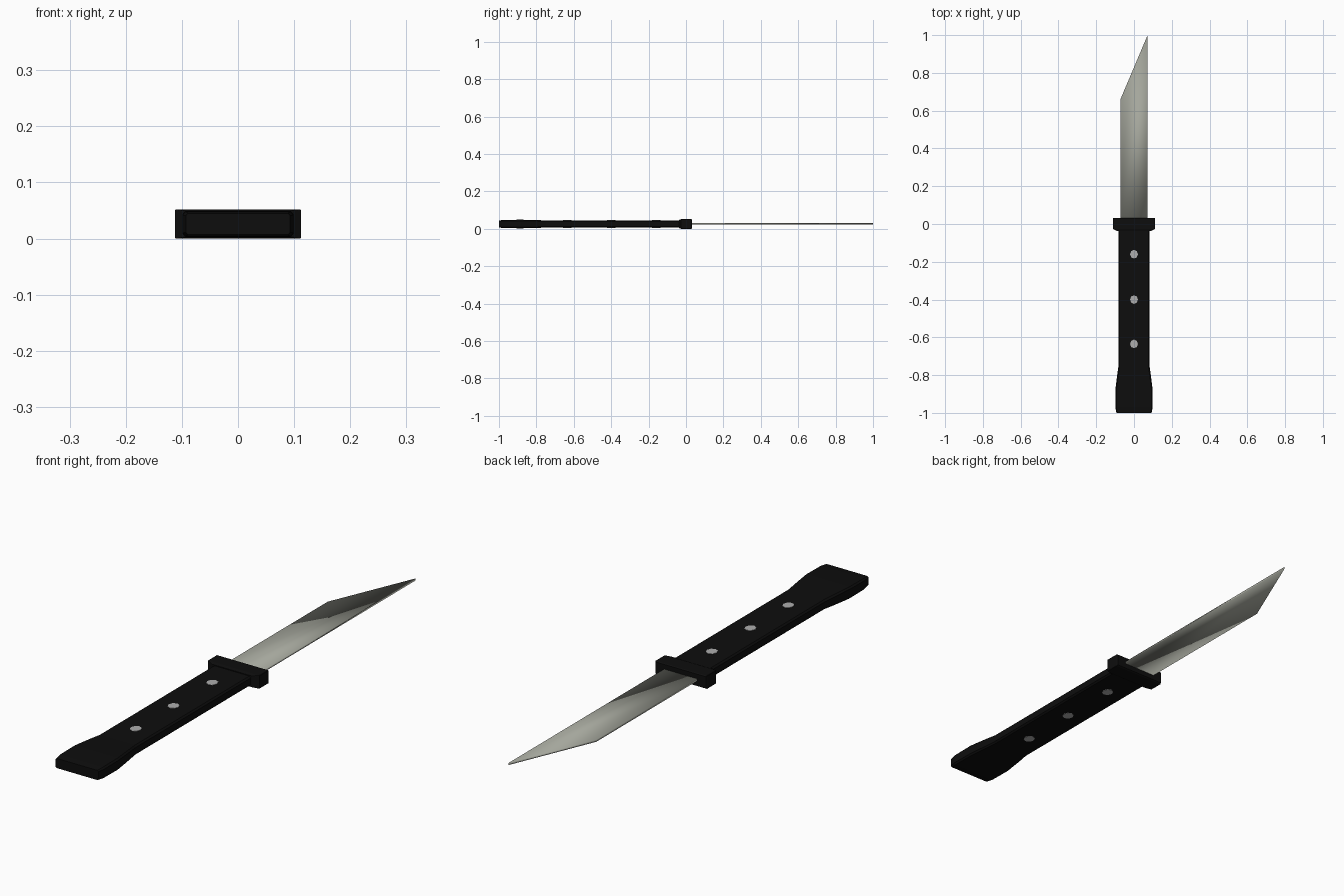
import bpy, bmesh, math

if "Cube" in bpy.data.objects:
    bpy.data.objects.remove(bpy.data.objects["Cube"])

ZC = 0.026  # mid height of the knife


def material(name, rgb):
    m = bpy.data.materials.new(name)
    m.diffuse_color = (*rgb, 1)
    m.use_nodes = True
    m.node_tree.nodes["Principled BSDF"].inputs["Base Color"].default_value = m.diffuse_color
    return m


BLACK = material("black grip", (0.004, 0.004, 0.004))
STEEL = material("blade steel", (0.37, 0.38, 0.33))
RIVET = material("rivet metal", (0.42, 0.42, 0.42))


def finish(name, bm, mat):
    bmesh.ops.recalc_face_normals(bm, faces=bm.faces)
    me = bpy.data.meshes.new(name)
    bm.to_mesh(me)
    bm.free()
    me.materials.append(mat)
    ob = bpy.data.objects.new(name, me)
    bpy.context.collection.objects.link(ob)
    return ob


def loft(name, stations, mat):
    """Chamfered rectangular sections (y, half width, half height, chamfer)."""
    bm = bmesh.new()
    rings = []
    for y, w, h, c in stations:
        pts = [(w, h - c), (w - c, h), (c - w, h), (-w, h - c),
               (-w, c - h), (c - w, -h), (w - c, -h), (w, c - h)]
        rings.append([bm.verts.new((x, y, ZC + z)) for x, z in pts])
    for a, b in zip(rings, rings[1:]):
        for i in range(8):
            j = (i + 1) % 8
            bm.faces.new((a[i], a[j], b[j], b[i]))
    bm.faces.new(rings[0])
    bm.faces.new(rings[-1])
    return finish(name, bm, mat)


# Grip with flared pommel
loft("handle", [
    (-1.0, 0.093, 0.019, 0.004),
    (-0.97, 0.099, 0.022, 0.006),
    (-0.88, 0.099, 0.023, 0.006),
    (-0.80, 0.089, 0.021, 0.006),
    (-0.75, 0.082, 0.019, 0.006),
    (0.0, 0.082, 0.019, 0.006)], BLACK)

# Guard, chamfered towards the grip
loft("guard", [
    (-0.038, 0.088, 0.022, 0.002),
    (-0.026, 0.112, 0.026, 0.001),
    (0.028, 0.112, 0.026, 0.001),
    (0.033, 0.109, 0.023, 0.001)], BLACK)

# Blade: thin plate with a slanted tip, softly shaded
bm = bmesh.new()
outline = [(-0.072, 0.0), (0.072, 0.0), (0.072, 1.0), (-0.072, 0.66)]
face = bm.faces.new([bm.verts.new((x, y, ZC - 0.003)) for x, y in outline])
ext = bmesh.ops.extrude_face_region(bm, geom=[face])
for v in ext["geom"]:
    if isinstance(v, bmesh.types.BMVert):
        v.co.z += 0.008
blade = finish("blade", bm, STEEL)
for p in blade.data.polygons:
    p.use_smooth = True

# Rivets running through the grip, showing on both sides
for n, y in enumerate((-0.16, -0.40, -0.635), 1):
    bm = bmesh.new()
    bmesh.ops.create_cone(bm, cap_ends=True, segments=8, radius1=0.021,
                          radius2=0.021, depth=0.041)
    for v in bm.verts:
        v.co.y = v.co.y * 1.1 + y
        v.co.z += ZC
    finish(f"rivet_{n}", bm, RIVET)
